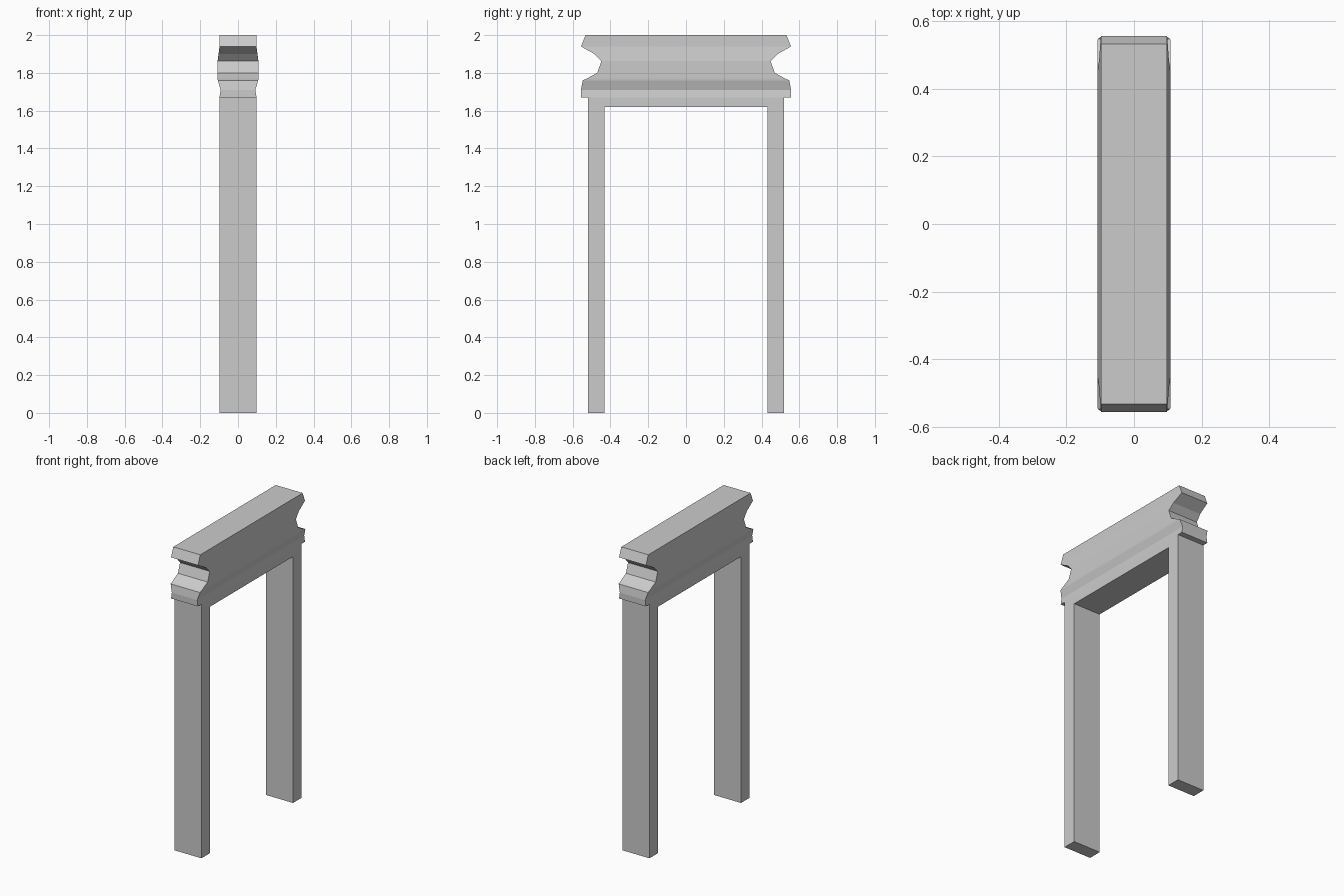
import bpy, bmesh

if "Cube" in bpy.data.objects:
    bpy.data.objects.remove(bpy.data.objects["Cube"])

HX = 0.098            # half depth of the frame
LEG_OUT, LEG_IN = 0.52, 0.432
BEAM_Z, LEDGE_Z = 1.62, 1.67


def make_object(name, bm):
    bmesh.ops.remove_doubles(bm, verts=bm.verts, dist=1e-5)
    bmesh.ops.recalc_face_normals(bm, faces=bm.faces)
    mesh = bpy.data.meshes.new(name)
    bm.to_mesh(mesh)
    bm.free()
    obj = bpy.data.objects.new(name, mesh)
    bpy.context.collection.objects.link(obj)
    return obj


def face(bm, points):
    return bm.faces.new([bm.verts.new(p) for p in points])


def ring(hx, hy, z):
    return [(-hx, -hy, z), (hx, -hy, z), (hx, hy, z), (-hx, hy, z)]


# Moulded lintel: rectangles of (half x, half y, z) joined from bottom to top
profile = [
    (HX, 0.556, LEDGE_Z), (0.092, 0.556, 1.71), (0.107, 0.547, 1.76),
    (0.108, 0.525, 1.77), (0.108, 0.47, 1.80), (0.108, 0.448, 1.862),
    (0.103, 0.485, 1.90), (HX, 0.556, 1.94), (HX, 0.532, 2.0),
]
bm = bmesh.new()
for low, high in zip(profile, profile[1:]):
    a, b = ring(*low), ring(*high)
    for i in range(4):
        j = (i + 1) % 4
        face(bm, [a[i], a[j], b[j], b[i]])
face(bm, ring(*profile[-1]))
# Underside ledges that overhang the posts
for s in (-1, 1):
    face(bm, [(-HX, s * LEG_OUT, LEDGE_Z), (HX, s * LEG_OUT, LEDGE_Z),
              (HX, s * 0.556, LEDGE_Z), (-HX, s * 0.556, LEDGE_Z)])
make_object("moulded_lintel", bm)

# Door frame: two posts and a header, left open where it meets the lintel
outline = [(-LEG_OUT, LEDGE_Z), (-LEG_OUT, 0), (-LEG_IN, 0), (-LEG_IN, BEAM_Z),
           (LEG_IN, BEAM_Z), (LEG_IN, 0), (LEG_OUT, 0), (LEG_OUT, LEDGE_Z)]
bm = bmesh.new()
for x in (-HX, HX):
    face(bm, [(x, y, z) for y, z in outline])
for (y0, z0), (y1, z1) in zip(outline, outline[1:]):
    face(bm, [(-HX, y0, z0), (HX, y0, z0), (HX, y1, z1), (-HX, y1, z1)])
make_object("post_frame", bm)
